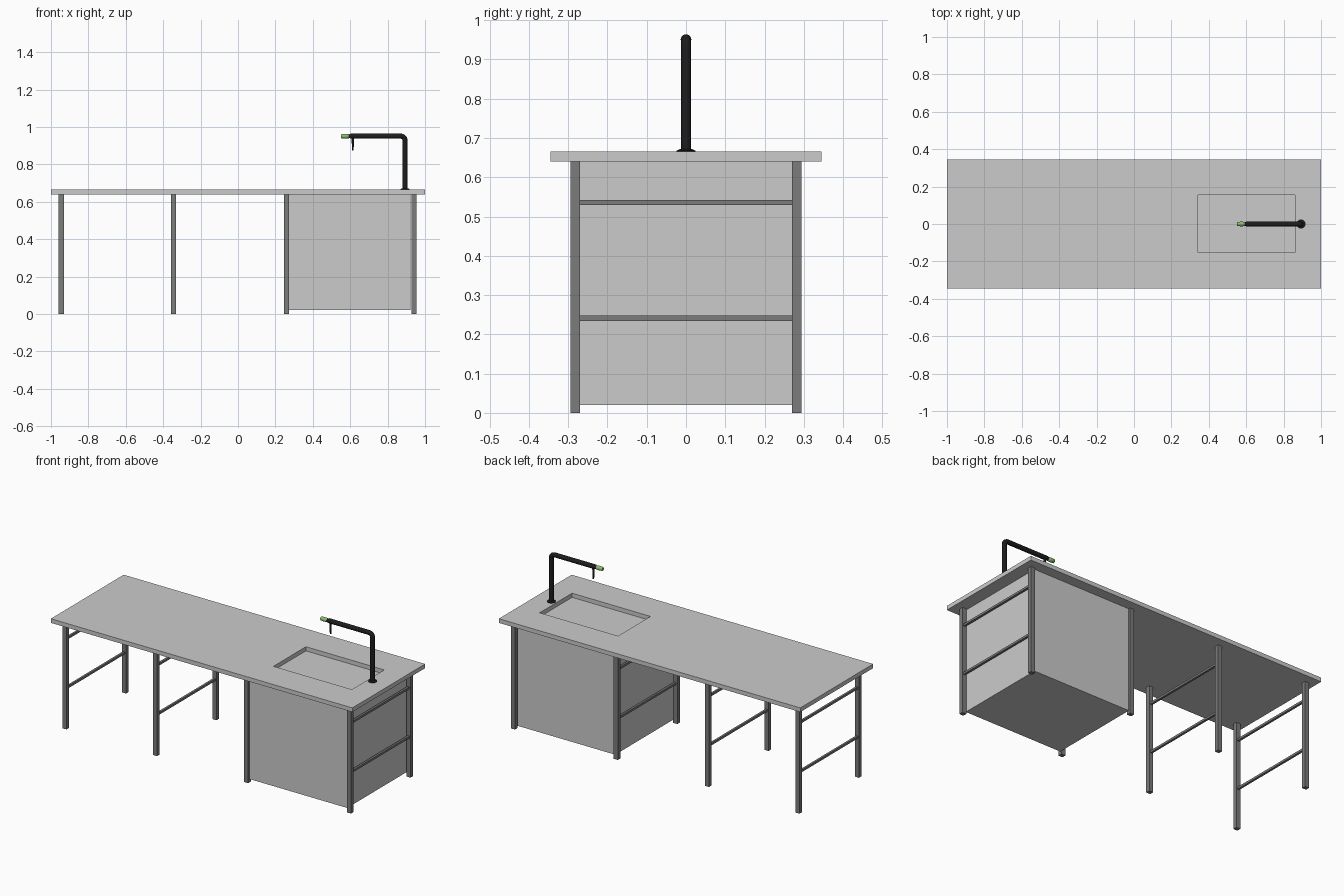
import bpy, bmesh, math
from mathutils import Matrix, Vector

if "Cube" in bpy.data.objects:
    bpy.data.objects.remove(bpy.data.objects["Cube"])


def material(name, rgb):
    m = bpy.data.materials.new(name)
    m.diffuse_color = (*rgb, 1)
    m.use_nodes = True
    m.node_tree.nodes["Principled BSDF"].inputs["Base Color"].default_value = m.diffuse_color
    return m


BLACK = material("matte_black", (0.012, 0.012, 0.012))
GREEN = material("green", (0.27, 0.5, 0.16))
DARK = material("dark_frame", (0.2, 0.2, 0.2))


def finish(name, bm, mat=None, smooth=False):
    bmesh.ops.recalc_face_normals(bm, faces=bm.faces)
    me = bpy.data.meshes.new(name)
    bm.to_mesh(me)
    bm.free()
    ob = bpy.data.objects.new(name, me)
    bpy.context.collection.objects.link(ob)
    if mat:
        me.materials.append(mat)
    if smooth:
        shade(ob)
    return ob


def shade(ob):
    bpy.ops.object.select_all(action='DESELECT')
    ob.select_set(True)
    bpy.context.view_layer.objects.active = ob
    bpy.ops.object.shade_smooth_by_angle(angle=math.radians(40))


def box(name, x0, x1, y0, y1, z0, z1, mat=None):
    bm = bmesh.new()
    bmesh.ops.create_cube(bm, size=1, matrix=Matrix.Translation(
        ((x0 + x1) / 2, (y0 + y1) / 2, (z0 + z1) / 2))
        @ Matrix.Diagonal((x1 - x0, y1 - y0, z1 - z0, 1)))
    return finish(name, bm, mat)


def loft(bm, loops):
    """Skin closed loops of points and cap both ends."""
    rings = [[bm.verts.new(p) for p in lp] for lp in loops]
    n = len(rings[0])
    for a, b in zip(rings, rings[1:]):
        for i in range(n):
            bm.faces.new((a[i], a[(i + 1) % n], b[(i + 1) % n], b[i]))
    bm.faces.new(rings[0])
    bm.faces.new(rings[-1])


def turned(name, profile, origin, axis, mat=None, n=24):
    """Round part from (radius, distance along axis) pairs."""
    rot = Vector((0, 0, 1)).rotation_difference(Vector(axis)).to_matrix()
    loops = [[Vector(origin) + rot @ Vector((r * math.cos(2 * math.pi * i / n),
              r * math.sin(2 * math.pi * i / n), d)) for i in range(n)]
             for r, d in profile]
    bm = bmesh.new()
    loft(bm, loops)
    return finish(name, bm, mat, True)


# Worktop with sunken basin: one loft of rectangles
TOP, UNDER, FLOOR = 0.665, 0.64, 0.54


def rect(x0, x1, y0, y1, z):
    return [(x0, y0, z), (x1, y0, z), (x1, y1, z), (x0, y1, z)]


sink = (0.342, 0.862, -0.152, 0.155)
shell = (0.336, 0.868, -0.158, 0.161)
slab = (-1, 1, -0.345, 0.345)
bm = bmesh.new()
loft(bm, [rect(*shell, FLOOR - 0.006), rect(*shell, UNDER), rect(*slab, UNDER),
          rect(*slab, TOP), rect(*sink, TOP), rect(*sink, FLOOR)])
finish("worktop_with_sink", bm)
turned("sink_drain", [(0.027, 0), (0.027, 0.002)], (0.46, 0, FLOOR), (0, 0, 1))

# Leg frames: two posts and two crossbars each
for i, x in enumerate((-0.945, -0.345, 0.26, 0.942)):
    for side, y in (("front", -0.282), ("back", 0.282)):
        box(f"{side}_leg_{i}", x - 0.0135, x + 0.0135, y - 0.0125, y + 0.0125, 0, UNDER, DARK)
    for j, z in enumerate((0.241, 0.536)):
        box(f"crossbar_{i}_{j}", x - 0.0065, x + 0.0065, -0.27, 0.27, z - 0.0065, z + 0.0065, DARK)

# Closed cabinet under the sink
box("sink_cabinet", 0.272, 0.922, -0.282, 0.282, 0.02, UNDER)

# Tap: bent pipe swept along a path
px, pz, bend = 0.893, 0.9505, 0.022
path = [(px, TOP)]
path += [(px - bend + bend * math.cos(t), pz - bend + bend * math.sin(t))
         for t in (math.pi / 2 * k / 8 for k in range(9))]
path += [(0.602, pz)]
cu = bpy.data.curves.new("tap_pipe", 'CURVE')
cu.dimensions = '3D'
cu.bevel_depth = 0.0135
cu.bevel_resolution = 5
cu.use_fill_caps = True
sp = cu.splines.new('POLY')
sp.points.add(len(path) - 1)
for p, (x, z) in zip(sp.points, path):
    p.co = (x, 0, z, 1)
cu.materials.append(BLACK)
pipe = bpy.data.objects.new("tap_pipe", cu)
bpy.context.collection.objects.link(pipe)
bpy.context.view_layer.objects.active = pipe
pipe.select_set(True)
bpy.ops.object.convert(target='MESH')
shade(bpy.context.view_layer.objects.active)

# Tap base flange, water nozzle and green end knob
turned("tap_flange", [(0.024, 0), (0.024, 0.003), (0.015, 0.007)], (px, 0, TOP), (0, 0, 1), BLACK)
turned("tap_nozzle", [(0.007, 0), (0.006, 0.03), (0.004, 0.07)], (0.614, 0, 0.945), (0, 0, -1), BLACK)
turned("tap_neck", [(0.0135, 0), (0.010, 0.006), (0.007, 0.012)], (0.602, 0, pz), (-1, 0, 0), BLACK)
turned("tap_knob", [(0.008, 0), (0.0115, 0.004), (0.0125, 0.02), (0.0115, 0.042), (0.008, 0.046)],
       (0.596, 0, pz), (-1, 0, 0), GREEN)
